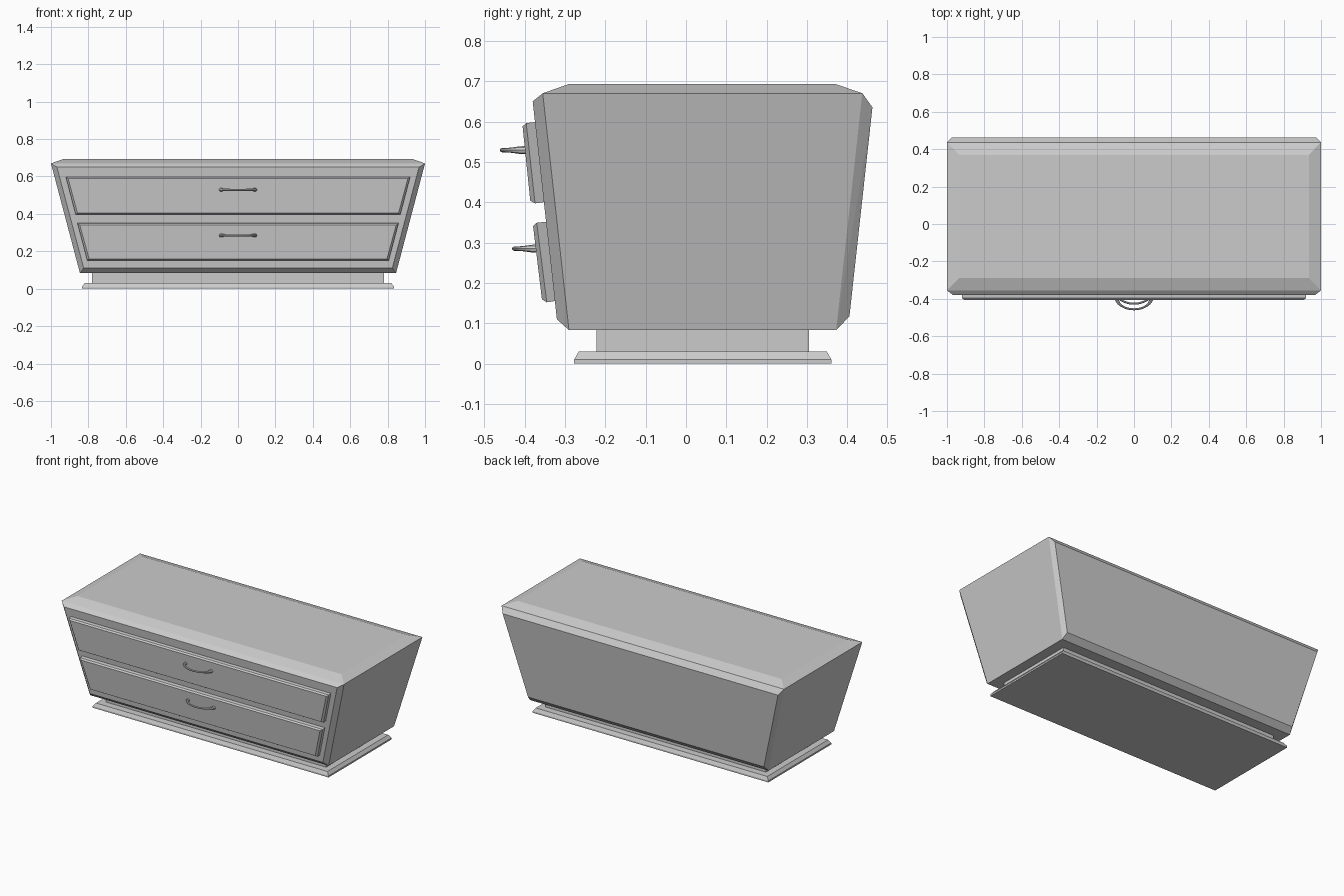
import bpy, bmesh, math

if "Cube" in bpy.data.objects:
    bpy.data.objects.remove(bpy.data.objects["Cube"])


def hull(name, pts):
    """Convex solid from half-profile points, each mirrored across x = 0."""
    bm = bmesh.new()
    for x, y, z in pts:
        for s in (-1, 1):
            bm.verts.new((s * x, y, z))
    bmesh.ops.convex_hull(bm, input=bm.verts[:])
    bmesh.ops.dissolve_limit(bm, angle_limit=math.radians(1.5),
                             verts=bm.verts[:], edges=bm.edges[:])
    bmesh.ops.recalc_face_normals(bm, faces=bm.faces[:])
    me = bpy.data.meshes.new(name)
    bm.to_mesh(me)
    bm.free()
    ob = bpy.data.objects.new(name, me)
    bpy.context.collection.objects.link(ob)
    return ob


def ring(x, y0, y1, z):
    return [(x, y0, z), (x, y1, z)]


# Tapered cabinet body with chamfered edges
hull("cabinet_body",
     ring(0.845, -0.29, 0.372, 0.083)
     + ring(1.0, -0.355, 0.437, 0.67)
     + ring(0.935, -0.29, 0.37, 0.693)
     + [(0.968, -0.38, 0.65), (0.825, -0.32, 0.11),
        (0.975, 0.462, 0.635), (0.835, 0.405, 0.117)])

# Plinth: recessed neck on a bevelled foot
hull("plinth_neck", ring(0.78, -0.222, 0.305, 0.02) + ring(0.78, -0.222, 0.305, 0.09))
hull("plinth_foot",
     ring(0.835, -0.277, 0.36, 0.0)
     + ring(0.835, -0.277, 0.36, 0.01)
     + ring(0.82, -0.266, 0.349, 0.03))


def drawer(name, x_top, x_bot, z_top, z_bot, y_top, y_bot):
    """Raised leaning panel; y_top and y_bot are on the front face."""
    hull(name, [
        (x_top, y_top + 0.045, z_top), (x_bot, y_bot + 0.045, z_bot + 0.005),
        (x_top, y_top + 0.009, z_top - 0.004), (x_bot, y_bot + 0.012, z_bot),
        (x_top - 0.012, y_top, z_top - 0.012), (x_bot - 0.01, y_bot, z_bot + 0.007)])


def handle(name, z, y_end, y_tip):
    """Bowed bar, thicker where it meets the drawer."""
    cu = bpy.data.curves.new(name, 'CURVE')
    cu.dimensions = '3D'
    cu.bevel_depth = 0.006
    cu.bevel_resolution = 2
    cu.use_fill_caps = True
    sp = cu.splines.new('POLY')
    n = 20
    sp.points.add(n)
    for i, p in enumerate(sp.points):
        a = math.pi * i / n
        p.co = (-0.092 * math.cos(a), y_end + (y_tip + 0.006 - y_end) * math.sin(a), z, 1)
        p.radius = 0.9 + 0.8 * abs(math.cos(a)) ** 6
    tmp = bpy.data.objects.new(name + "_curve", cu)
    bpy.context.collection.objects.link(tmp)
    me = bpy.data.meshes.new_from_object(tmp.evaluated_get(bpy.context.evaluated_depsgraph_get()))
    bpy.data.objects.remove(tmp)
    ob = bpy.data.objects.new(name, me)
    bpy.context.collection.objects.link(ob)
    bpy.ops.object.select_all(action='DESELECT')
    ob.select_set(True)
    bpy.context.view_layer.objects.active = ob
    bpy.ops.object.shade_smooth_by_angle(angle=math.radians(40))


# Two drawers and their pulls
drawer("upper_drawer", 0.92, 0.868, 0.60, 0.397, -0.405, -0.386)
drawer("lower_drawer", 0.858, 0.806, 0.353, 0.152, -0.379, -0.357)
handle("upper_handle", 0.529, -0.396, -0.462)
handle("lower_handle", 0.285, -0.368, -0.432)
